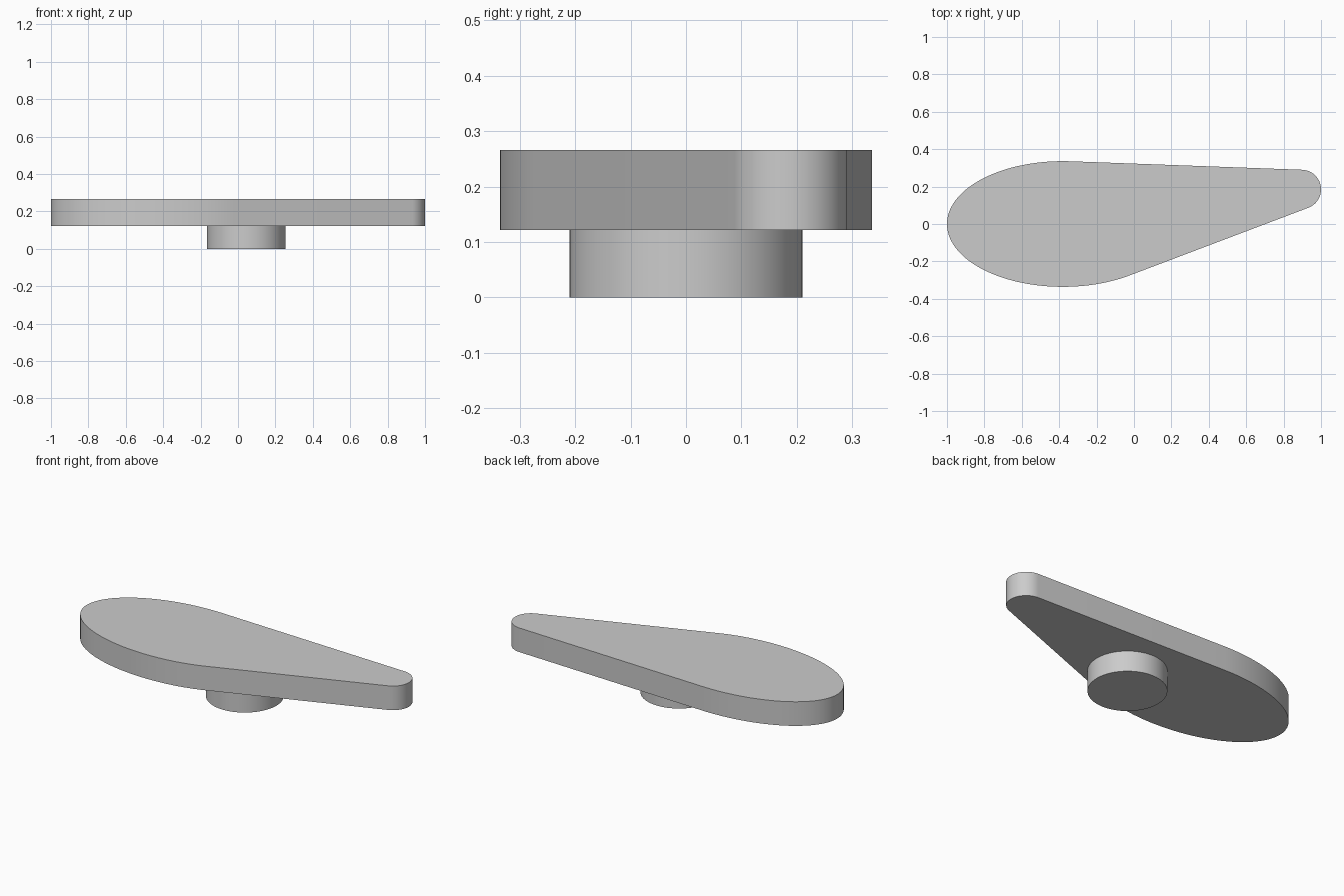
import bpy, bmesh
from math import cos, sin, radians

cube = bpy.data.objects.get("Cube")
if cube:
    bpy.data.objects.remove(cube, do_unlink=True)

grey = bpy.data.materials.new("plain grey")
grey.use_nodes = True
grey.diffuse_color = (0.6, 0.6, 0.6, 1)
grey.node_tree.nodes["Principled BSDF"].inputs["Base Color"].default_value = (0.6, 0.6, 0.6, 1)


def arc(cx, cy, rx, ry, start, end, steps):
    """Points along an elliptical arc, angles in degrees."""
    angles = [radians(start + (end - start) * i / steps) for i in range(steps + 1)]
    return [(cx + rx * cos(a), cy + ry * sin(a)) for a in angles]


def extrude_outline(name, points, bottom, top):
    """Solid slab from a closed outline, with smooth sides and sharp rims."""
    bm = bmesh.new()
    face = bm.faces.new([bm.verts.new((x, y, bottom)) for x, y in points])
    result = bmesh.ops.extrude_face_region(bm, geom=[face])
    for v in result["geom"]:
        if isinstance(v, bmesh.types.BMVert):
            v.co.z = top
    bmesh.ops.recalc_face_normals(bm, faces=bm.faces)
    mesh = bpy.data.meshes.new(name)
    bm.to_mesh(mesh)
    bm.free()
    mesh.materials.append(grey)
    obj = bpy.data.objects.new(name, mesh)
    bpy.context.collection.objects.link(obj)
    bpy.ops.object.select_all(action='DESELECT')
    obj.select_set(True)
    bpy.context.view_layer.objects.active = obj
    bpy.ops.object.shade_smooth_by_angle(angle=radians(30))
    return obj


# Teardrop plate: broad elliptical end joined by tangents to a small round tip
broad_end = arc(-0.38, 0, 0.62, 0.336, 86, 304.8, 72)
tip = arc(0.895, 0.185, 0.105, 0.105, -69.4, 87.8, 32)
extrude_outline("teardrop_plate", broad_end + tip, 0.122, 0.266)

# Round peg underneath
extrude_outline("round_peg", arc(0.045, 0, 0.21, 0.21, 0, 360, 64)[:-1], 0, 0.122)
